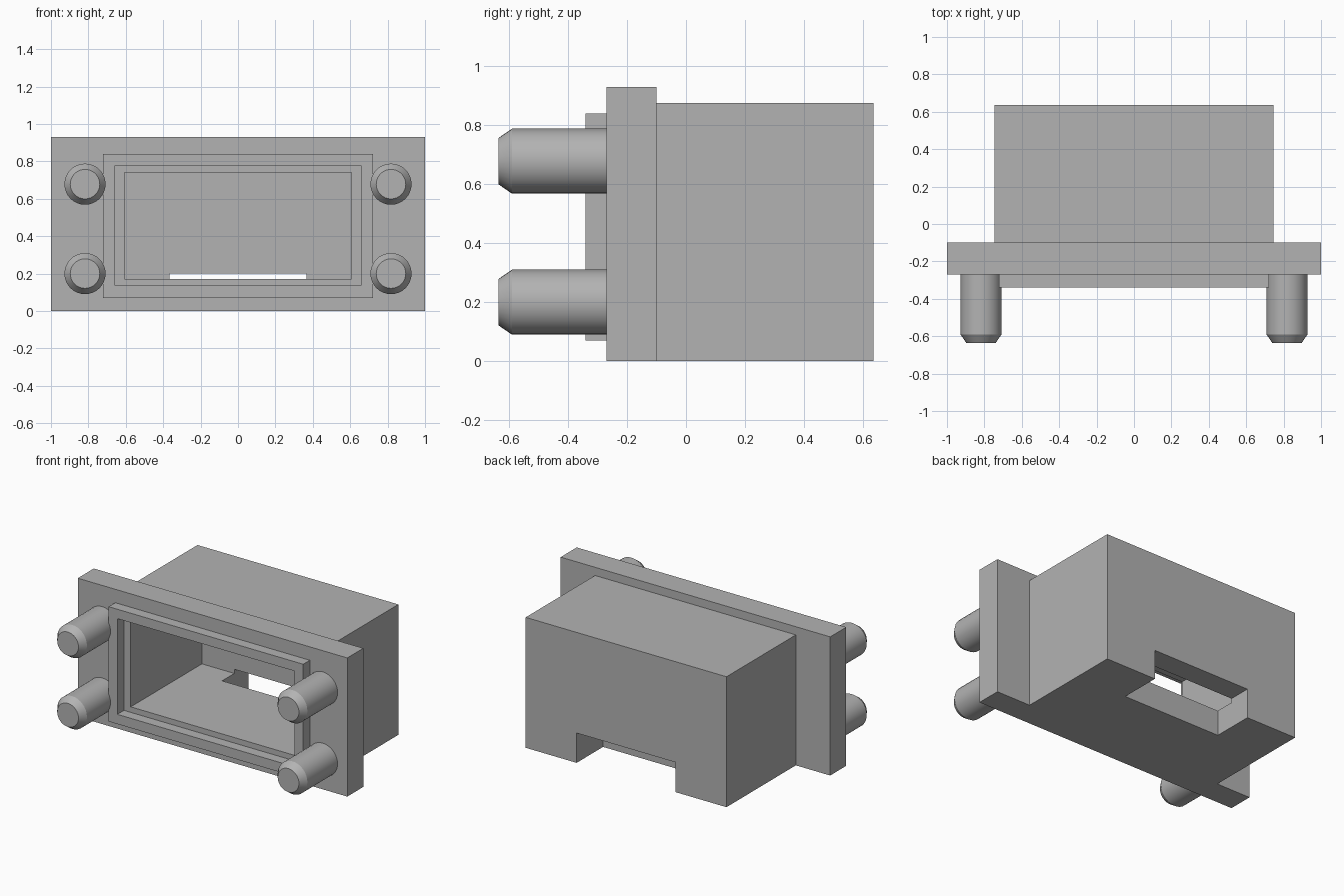
import bpy, bmesh, math
from mathutils import Matrix, Vector

cube = bpy.data.objects.get("Cube")
if cube:
    bpy.data.objects.remove(cube, do_unlink=True)

# Single flat grey
GREY = (0.45, 0.45, 0.45, 1)
grey = bpy.data.materials.new("neutral grey")
grey.use_nodes = True
grey.diffuse_color = GREY
grey.node_tree.nodes["Principled BSDF"].inputs["Base Color"].default_value = GREY


def add_object(name, bm):
    mesh = bpy.data.meshes.new(name)
    bmesh.ops.recalc_face_normals(bm, faces=bm.faces)
    bm.to_mesh(mesh)
    bm.free()
    mesh.materials.append(grey)
    obj = bpy.data.objects.new(name, mesh)
    bpy.context.collection.objects.link(obj)
    return obj


def box(name, half_x, y0, y1, z0, z1):
    """Box symmetric about x = 0."""
    bm = bmesh.new()
    size = Matrix.Diagonal((2 * half_x, y1 - y0, z1 - z0, 1))
    centre = Matrix.Translation((0, (y0 + y1) / 2, (z0 + z1) / 2))
    bmesh.ops.create_cube(bm, size=1, matrix=centre @ size)
    return add_object(name, bm)


def combine(target, tool, operation):
    mod = target.modifiers.new(operation.title(), 'BOOLEAN')
    mod.operation = operation
    mod.solver = 'EXACT'
    mod.object = tool
    bpy.context.view_layer.objects.active = target
    bpy.ops.object.modifier_apply(modifier=mod.name)
    bpy.data.objects.remove(tool, do_unlink=True)


FLANGE_FRONT, FLANGE_BACK, BACK = -0.27, -0.10, 0.635

# Housing: rear body, mounting flange and raised rim joined into one solid
housing = box("connector_housing", 0.745, -0.2, BACK, 0, 0.875)
combine(housing, box("flange", 1.0, FLANGE_FRONT, FLANGE_BACK, 0, 0.93), 'UNION')
combine(housing, box("front_rim", 0.722, -0.34, -0.2, 0.07, 0.84), 'UNION')

# Stepped opening, main cavity and the cable slot under the back
combine(housing, box("rim_recess", 0.657, -0.5, FLANGE_FRONT, 0.135, 0.777), 'DIFFERENCE')
combine(housing, box("cavity", 0.607, -0.4, 0.485, 0.172, 0.74), 'DIFFERENCE')
combine(housing, box("cable_slot", 0.367, 0.355, 0.8, -0.1, 0.2), 'DIFFERENCE')


def pin(name, x, z):
    """Chamfered locating pin, a profile spun about the y axis."""
    profile = [(0.11, FLANGE_FRONT), (0.11, -0.59), (0.079, -0.635), (0, -0.635)]
    bm = bmesh.new()
    verts = [bm.verts.new((x + r, y, z)) for r, y in profile]
    edges = [bm.edges.new(pair) for pair in zip(verts, verts[1:])]
    bmesh.ops.spin(bm, geom=verts + edges, cent=Vector((x, 0, z)), axis=(0, 1, 0),
                   angle=math.tau, steps=32)
    bmesh.ops.remove_doubles(bm, verts=bm.verts, dist=0.0005)
    obj = add_object(name, bm)
    bpy.ops.object.select_all(action='DESELECT')
    obj.select_set(True)
    bpy.context.view_layer.objects.active = obj
    bpy.ops.object.shade_smooth_by_angle(angle=math.radians(25))


# Four pins, two per side
for side, x in (("right", -0.818), ("left", 0.818)):
    for level, z in (("lower", 0.2), ("upper", 0.678)):
        pin(f"{level}_{side}_pin", x, z)
